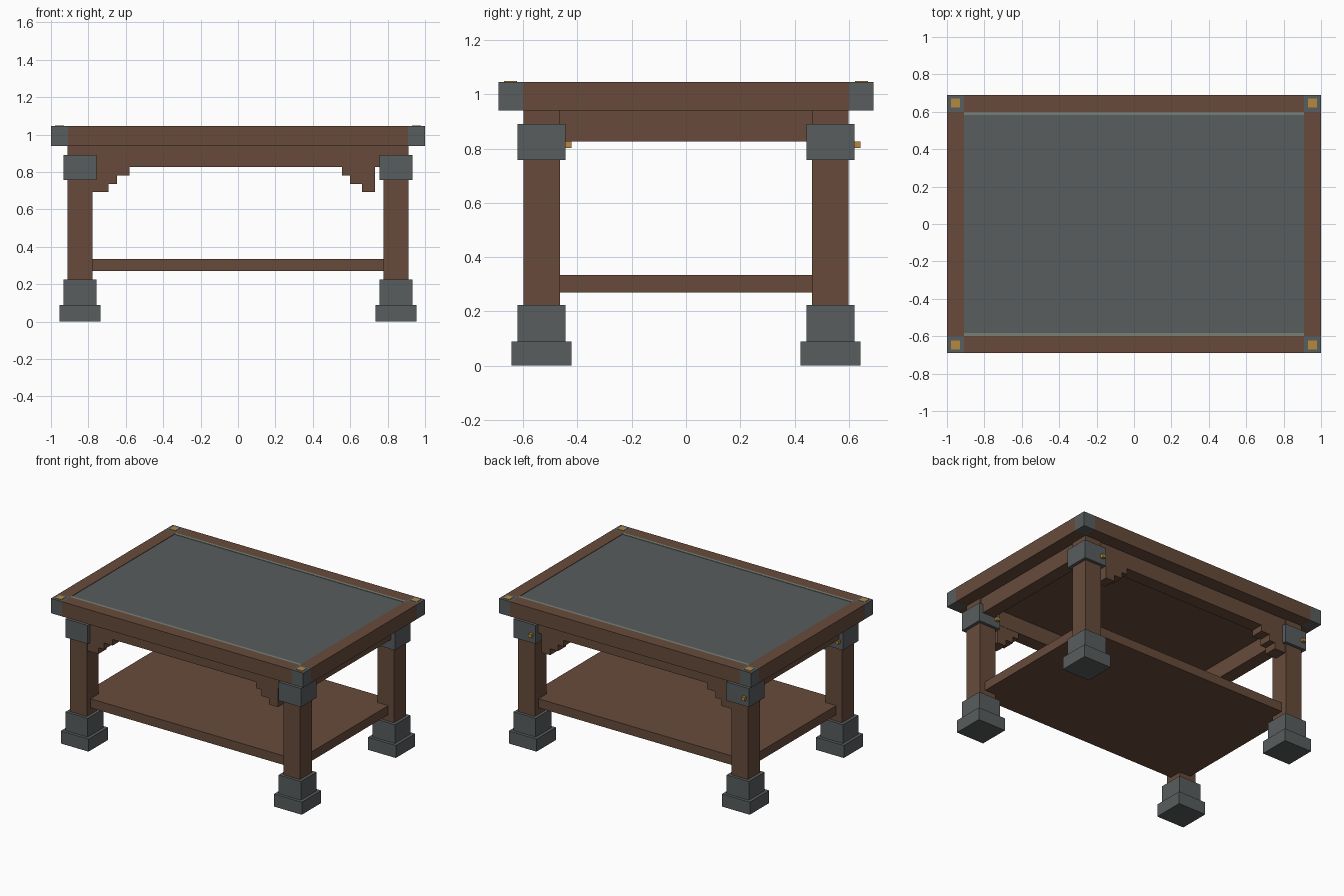
import bpy, bmesh

if "Cube" in bpy.data.objects:
    bpy.data.objects.remove(bpy.data.objects["Cube"])


def s2l(c):
    c /= 255
    return c / 12.92 if c <= 0.04045 else ((c + 0.055) / 1.055) ** 2.4


def material(name, r, g, b):
    m = bpy.data.materials.new(name)
    m.diffuse_color = (s2l(r), s2l(g), s2l(b), 1)
    m.use_nodes = True
    m.node_tree.nodes["Principled BSDF"].inputs["Base Color"].default_value = m.diffuse_color
    return m


WOOD = material("brown wood", 103, 75, 59)
STONE = material("dark grey metal", 88, 93, 94)
GOLD = material("brass", 181, 136, 64)
PALE = material("pale grey green", 120, 128, 117)


def finish(name, bm, mat):
    bmesh.ops.recalc_face_normals(bm, faces=bm.faces)
    me = bpy.data.meshes.new(name)
    bm.to_mesh(me)
    bm.free()
    me.materials.append(mat)
    ob = bpy.data.objects.new(name, me)
    bpy.context.collection.objects.link(ob)
    return ob


def box(name, x0, x1, y0, y1, z0, z1, mat):
    bm = bmesh.new()
    bmesh.ops.create_cube(bm, size=1)
    for v in bm.verts:
        v.co = ((x0 + x1) / 2 + v.co.x * (x1 - x0),
                (y0 + y1) / 2 + v.co.y * (y1 - y0),
                (z0 + z1) / 2 + v.co.z * (z1 - z0))
    return finish(name, bm, mat)


def block(name, cx, cy, hx, hy, z0, z1, mat):
    return box(name, cx - hx, cx + hx, cy - hy, cy + hy, z0, z1, mat)


def stepped_bracket(name, profile, y0, y1):
    # x/z outline extruded along y
    bm = bmesh.new()
    f = bm.faces.new([bm.verts.new((x, y0, z)) for x, z in profile])
    ext = bmesh.ops.extrude_face_region(bm, geom=[f])
    for v in ext["geom"]:
        if isinstance(v, bmesh.types.BMVert):
            v.co.y = y1
    return finish(name, bm, WOOD)


LEFT = [(-0.80, 0.828), (-0.58, 0.828), (-0.58, 0.782), (-0.647, 0.782),
        (-0.647, 0.737), (-0.692, 0.737), (-0.692, 0.692), (-0.80, 0.692)]
RIGHT = [(0.732, 0.828), (0.556, 0.828), (0.556, 0.782), (0.60, 0.782),
         (0.60, 0.737), (0.662, 0.737), (0.662, 0.692), (0.732, 0.692)]

# Table top: core, stone panel and pale edge strips
box("top_core", -0.91, 0.91, -0.60, 0.60, 0.94, 1.035, WOOD)
box("top_panel", -0.91, 0.91, -0.60, 0.60, 1.035, 1.042, STONE)
for sy, side in ((-1, "front"), (1, "back")):
    ya, yb = sorted((sy * 0.60, sy * 0.69))
    box(side + "_top_rail", -0.91, 0.91, ya, yb, 0.94, 1.045, WOOD)
    block(side + "_pale_strip", 0, sy * 0.592, 0.91, 0.01, 1.04, 1.045, PALE)
    # Aprons and their stepped brackets
    block(side + "_apron", 0, sy * 0.545, 0.90, 0.047, 0.826, 0.94, WOOD)
    stepped_bracket(side + "_left_bracket", LEFT, sy * 0.50, sy * 0.592)
    stepped_bracket(side + "_right_bracket", RIGHT, sy * 0.50, sy * 0.592)
for sx, side in ((-1, "left"), (1, "right")):
    xa, xb = sorted((sx * 0.91, sx * 1.0))
    box(side + "_top_rail", xa, xb, -0.60, 0.60, 0.94, 1.045, WOOD)
    block(side + "_apron", sx * 0.855, 0, 0.047, 0.59, 0.826, 0.94, WOOD)

# Lower shelf
block("shelf", 0, 0, 0.865, 0.557, 0.27, 0.335, WOOD)

# Corners and legs
for sx, nx in ((-1, "left"), (1, "right")):
    for sy, ny in ((-1, "front"), (1, "back")):
        n = ny + "_" + nx
        block(n + "_top_corner", sx * 0.955, sy * 0.645, 0.045, 0.045, 0.94, 1.045, STONE)
        block(n + "_corner_plate", sx * 0.955, sy * 0.647, 0.024, 0.024, 1.043, 1.048, GOLD)
        lx, ly = sx * 0.845, sy * 0.532
        block(n + "_leg", lx, ly, 0.066, 0.067, 0.2, 0.94, WOOD)
        block(n + "_leg_collar", lx, ly, 0.088, 0.088, 0.757, 0.89, STONE)
        block(n + "_foot_upper", lx, ly, 0.088, 0.088, 0.09, 0.224, STONE)
        block(n + "_foot_lower", lx, ly, 0.11, 0.11, 0.0, 0.09, STONE)
        # Brass stud on the rear face of each collar
        box(n + "_stud", lx - 0.068, lx - 0.044, ly + 0.08, ly + 0.11, 0.802, 0.826, GOLD)
